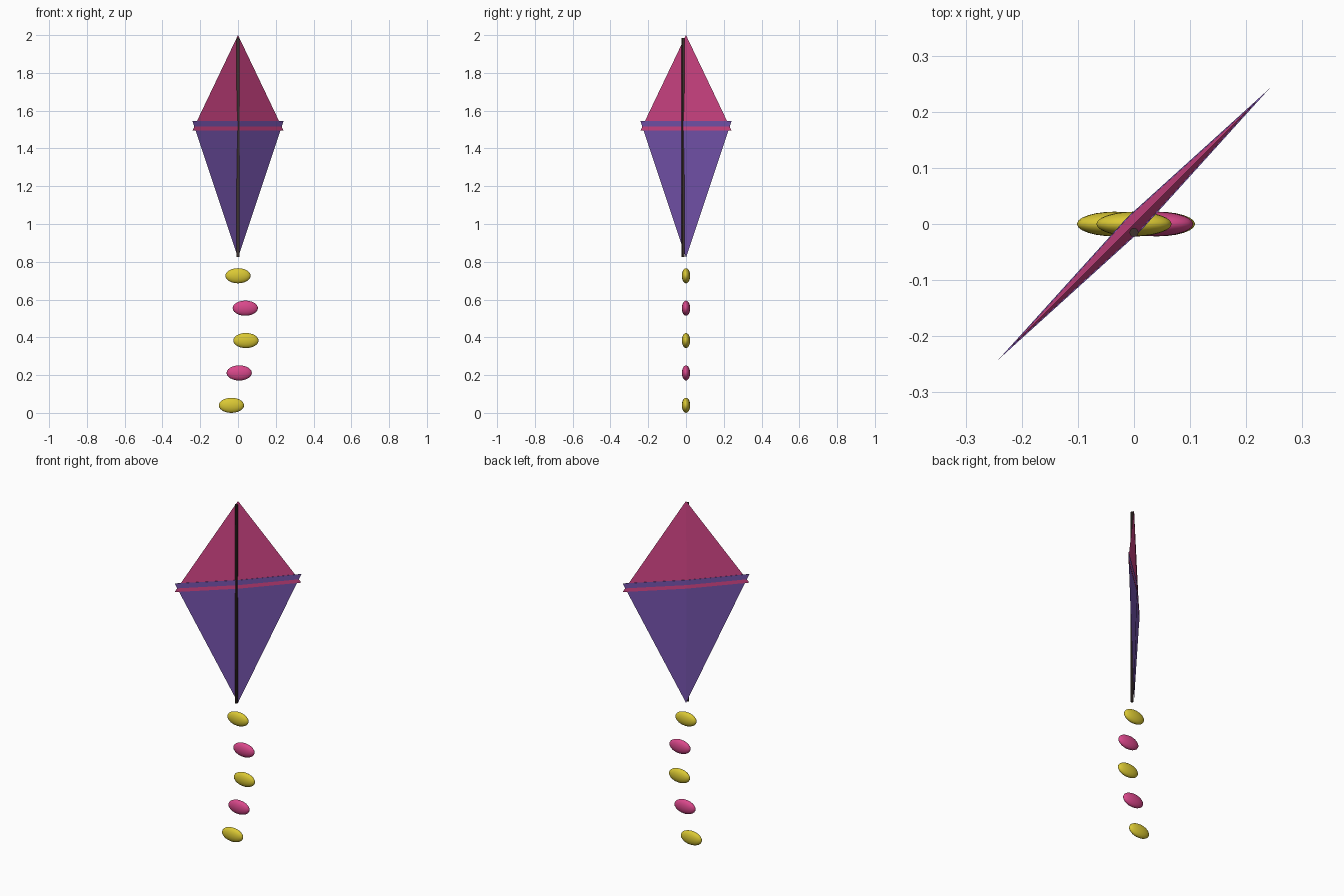
import bpy, bmesh, math

if "Cube" in bpy.data.objects:
    bpy.data.objects.remove(bpy.data.objects["Cube"])


def material(name, srgb):
    m = bpy.data.materials.new(name)
    lin = [((c / 255 + 0.055) / 1.055) ** 2.4 for c in srgb]
    m.diffuse_color = (*lin, 1)
    m.use_nodes = True
    m.node_tree.nodes["Principled BSDF"].inputs["Base Color"].default_value = m.diffuse_color
    return m


PINK = material("pink", (217, 72, 139))
PURPLE = material("purple", (124, 89, 183))
YELLOW = material("yellow", (218, 200, 52))
DARK = material("dark_wood", (62, 50, 46))


def sail_panel(name, base_z, tip_z, mat):
    """Flattened four-sided cone set diagonally across the frame."""
    half_width, half_depth = 0.341, 0.017
    s = math.sqrt(0.5)
    bm = bmesh.new()
    ring = [bm.verts.new(((u - n) * s, (u + n) * s, base_z))
            for u, n in ((half_width, 0), (0, half_depth), (-half_width, 0), (0, -half_depth))]
    tip = bm.verts.new((0, 0, tip_z))
    bm.faces.new(ring)
    for i in range(4):
        bm.faces.new((ring[i], ring[(i + 1) % 4], tip))
    bmesh.ops.recalc_face_normals(bm, faces=bm.faces)
    mesh = bpy.data.meshes.new(name)
    bm.to_mesh(mesh)
    bm.free()
    mesh.materials.append(mat)
    bpy.context.collection.objects.link(bpy.data.objects.new(name, mesh))


# Sail: two overlapping panels that cross in a narrow band
sail_panel("upper_sail", 1.495, 2.0, PINK)
sail_panel("lower_sail", 1.545, 0.82, PURPLE)

# Spar: thin upright rod on the front of the sail
bpy.ops.mesh.primitive_cylinder_add(vertices=12, radius=0.008, depth=1.16,
                                    location=(0, -0.015, 1.405))
spar = bpy.context.object
spar.name = "spar"
spar.data.materials.append(DARK)
bpy.ops.object.shade_smooth_by_angle()

# Tail: flattened beads swaying from side to side
for i in range(5):
    bpy.ops.mesh.primitive_uv_sphere_add(
        segments=24, ring_count=12, radius=1,
        location=(0.046 * math.sin(i), 0, 0.726 - 0.1715 * i))
    bead = bpy.context.object
    bead.name = f"tail_bead_{i + 1}"
    bead.scale = (0.067, 0.022, 0.04)
    bpy.ops.object.transform_apply(location=False, rotation=False, scale=True)
    bead.data.materials.append(PINK if i % 2 else YELLOW)
    bpy.ops.object.shade_smooth_by_angle(angle=math.radians(60))
